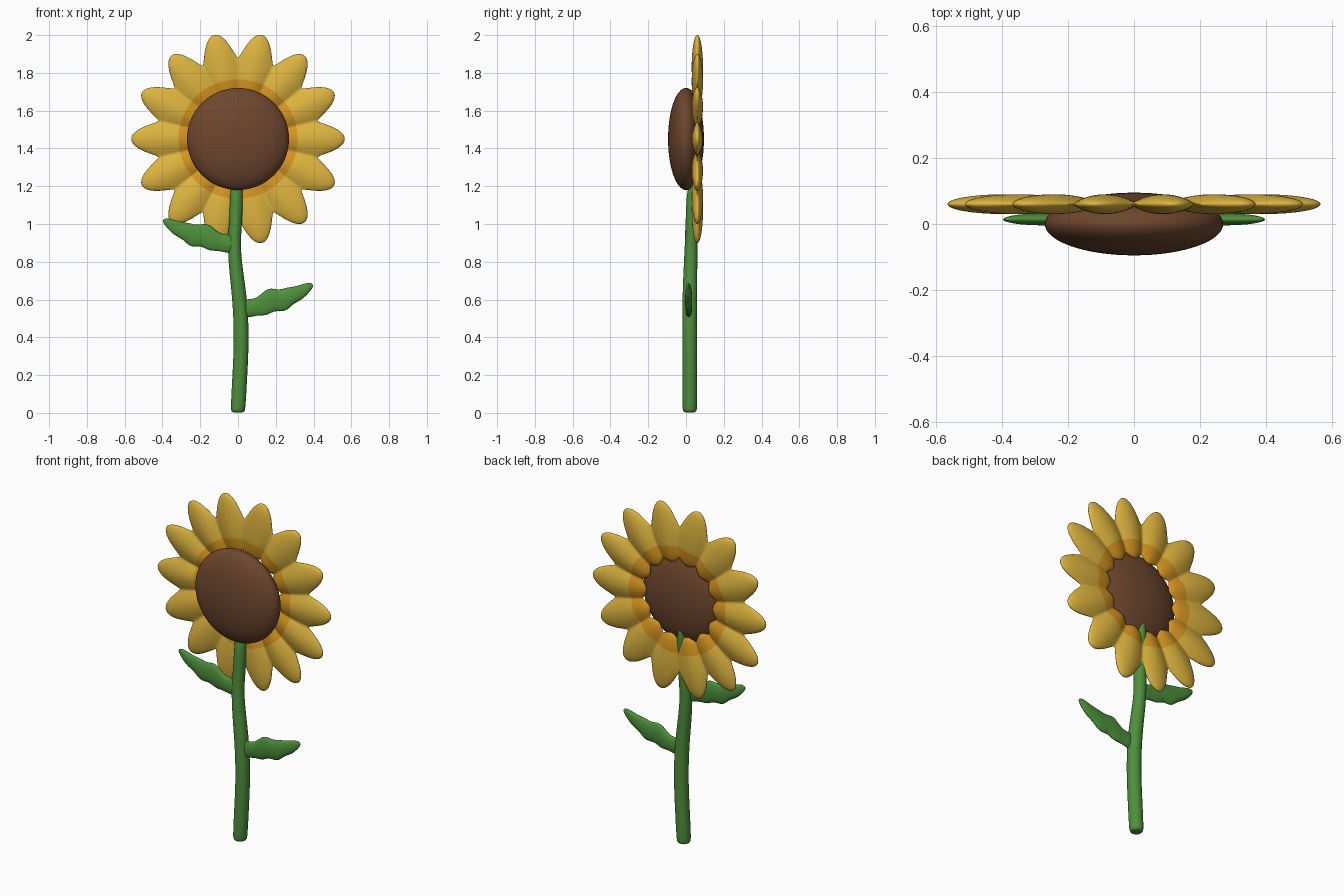
import bpy, bmesh
from math import sin, cos, pi, tau

cube = bpy.data.objects.get("Cube")
if cube:
    bpy.data.objects.remove(cube)


def material(name, rgb):
    m = bpy.data.materials.new(name)
    m.use_nodes = True
    m.diffuse_color = (*rgb, 1)
    m.node_tree.nodes["Principled BSDF"].inputs["Base Color"].default_value = (*rgb, 1)
    return m


yellow = material("petal yellow", (0.73, 0.46, 0.05))
orange = material("inner petal orange", (0.67, 0.30, 0.015))
brown = material("seed brown", (0.155, 0.062, 0.027))
green = material("leaf green", (0.076, 0.28, 0.045))


def loft(name, rings, mats, ring_closed=False, subsurf=0):
    """Skin a list of closed point loops; cap the ends unless the rings wrap round."""
    bm = bmesh.new()
    loops = [[bm.verts.new(p) for p in ring] for ring in rings]
    n = len(loops[0])
    for i in range(len(loops) - (0 if ring_closed else 1)):
        a, b = loops[i], loops[(i + 1) % len(loops)]
        for j in range(n):
            k = (j + 1) % n
            bm.faces.new((a[j], a[k], b[k], b[j]))
    if not ring_closed:
        bm.faces.new(loops[0])
        bm.faces.new(loops[-1])
    bmesh.ops.recalc_face_normals(bm, faces=bm.faces)
    for f in bm.faces:
        f.smooth = True
    mesh = bpy.data.meshes.new(name)
    bm.to_mesh(mesh)
    bm.free()
    for m in mats:
        mesh.materials.append(m)
    obj = bpy.data.objects.new(name, mesh)
    bpy.context.collection.objects.link(obj)
    if subsurf:
        mod = obj.modifiers.new("smooth", "SUBSURF")
        mod.levels = mod.render_levels = subsurf
    return obj


# Seed head
HEAD_Z = 1.45
bpy.ops.mesh.primitive_uv_sphere_add(segments=64, ring_count=32, radius=1, location=(0, 0, HEAD_Z))
head = bpy.context.object
head.name = "seed_head"
head.scale = (0.27, 0.095, 0.27)
head.data.materials.append(brown)
bpy.ops.object.shade_smooth()

# Petal ring: one cross-section per direction, bulging and reaching out at each petal
PETALS, STEPS, BAND, PETAL_Y = 14, 20, 0.315, 0.06
INNER, OUTER = 4, 14


def petal_section(i):
    theta = tau * i / (PETALS * STEPS)
    bump = abs(cos(theta * PETALS / 2))
    r_in = 0.245 - 0.03 * bump
    r_out = 0.43 + 0.135 * bump ** 1.3
    half = 0.008 + 0.022 * bump
    radii = [r_in + (BAND - r_in) * (1 - cos(pi / 2 * k / INNER)) for k in range(INNER)]
    radii += [BAND + (r_out - BAND) * sin(pi / 2 * k / OUTER) for k in range(OUTER + 1)]

    def point(r, side):
        s = (r - r_in) / (r_out - r_in)
        t = half * max(0, 1 - (2 * s - 1) ** 2) ** 0.5
        return (r * cos(theta), PETAL_Y + side * t, HEAD_Z + r * sin(theta))

    return [point(r, -1) for r in radii] + [point(r, 1) for r in radii[-2:0:-1]]


petals = loft("petals", [petal_section(i) for i in range(PETALS * STEPS)], [yellow, orange], True)
section = INNER + OUTER
for n, face in enumerate(petals.data.polygons):
    j = n % (2 * section)
    face.material_index = 1 if j < INNER or j >= 2 * section - INNER else 0

# Stem: x, y, z and radius along its path
path = [(0, .02, 0, .036), (0, .02, .02, .041), (.01, .02, .2, .041), (.02, .02, .4, .041),
        (.01, .02, .6, .041), (-.01, .023, .75, .038), (-.022, .027, .88, .035),
        (-.012, .033, 1.02, .036), (-.008, .036, 1.15, .035), (-.008, .044, 1.2, .032),
        (-.008, .058, 1.25, .02), (-.008, .066, 1.28, .006)]
SIDES = 12
loft("stem", [[(x + r * cos(tau * k / SIDES), y + r * sin(tau * k / SIDES), z) for k in range(SIDES)]
              for x, y, z, r in path], [green], subsurf=2)

# Leaves: x, lower edge and upper edge along the wavy blade, mirrored on the other side
blade = [(0, .525, .58), (.05, .497, .608), (.1, .517, .604), (.15, .51, .663), (.19, .538, .66),
         (.22, .534, .654), (.26, .538, .667), (.29, .575, .668), (.34, .598, .682),
         (.375, .635, .692), (.398, .665, .683)]


def leaf(name, side, lift):
    rings = []
    for x, low, high in blade:
        mid, half = (low + high) / 2 + lift, (high - low) / 2
        thick = min(0.02, half * 0.4)
        rings.append([(side * x, 0.014 + thick * sin(tau * k / 12), mid + half * cos(tau * k / 12))
                      for k in range(12)])
    loft(name, rings, [green], subsurf=2)


leaf("left_leaf", 1, 0)
leaf("right_leaf", -1, 0.342)
